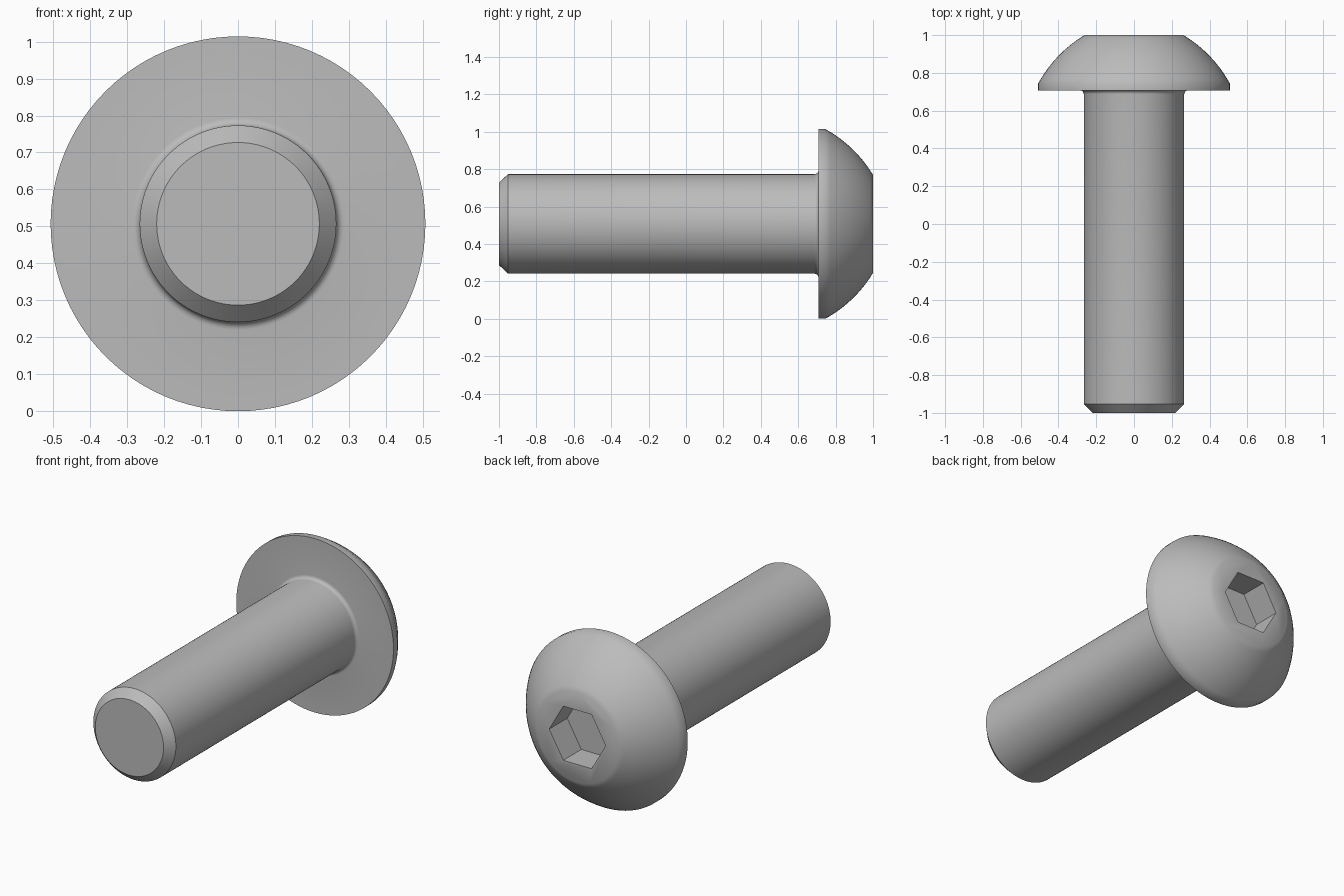
import bpy, bmesh, math
from mathutils import Vector, Matrix

if "Cube" in bpy.data.objects:
    bpy.data.objects.remove(bpy.data.objects["Cube"])

HEAD_R, SHAFT_R, SEAT_Y = 0.507, 0.266, 0.708
SEGMENTS = 96
FILLET = 0.021

steel = bpy.data.materials.new("steel_grey")
steel.diffuse_color = (0.5, 0.5, 0.5, 1)
steel.use_nodes = True
steel.node_tree.nodes["Principled BSDF"].inputs["Base Color"].default_value = steel.diffuse_color


def arc(p, q, half_angle, steps):
    """Points (radius, y) from p to q along an arc bulging outwards."""
    p, q = Vector(p), Vector(q)
    mid, chord = (p + q) / 2, q - p
    normal = Vector((chord.y, -chord.x)).normalized()
    centre = mid - normal * (chord.length / 2 / math.tan(half_angle))
    turn = 2 * half_angle / steps
    return [centre + Matrix.Rotation(turn * i, 2) @ (p - centre) for i in range(steps + 1)]


# Lathe profile: chamfered tip, shank, under-head fillet, rim, dome, flat top
profile = [(0, -1), (0.22, -1), (SHAFT_R, -0.952)]
for i in range(6):
    a = math.radians(18 * i)
    profile.append((SHAFT_R + FILLET * (1 - math.cos(a)), SEAT_Y - FILLET * (1 - math.sin(a))))
profile += [(HEAD_R, SEAT_Y)]
profile += [tuple(p) for p in arc((HEAD_R, 0.745), (0.262, 1.0), math.radians(15), 12)]
profile += [(0, 1)]

bm = bmesh.new()
verts = [bm.verts.new((r, y, HEAD_R)) for r, y in profile]
edges = [bm.edges.new(pair) for pair in zip(verts, verts[1:])]
bmesh.ops.spin(bm, geom=verts + edges, cent=(0, 0, HEAD_R), axis=(0, 1, 0),
               angle=math.tau, steps=SEGMENTS, use_duplicate=False)
bmesh.ops.remove_doubles(bm, verts=bm.verts, dist=1e-5)
# Merge the end fans into single flat discs
ends = [v for v in bm.verts if math.hypot(v.co.x, v.co.z - HEAD_R) < 1e-4]
bmesh.ops.dissolve_verts(bm, verts=ends)
bmesh.ops.recalc_face_normals(bm, faces=bm.faces)
mesh = bpy.data.meshes.new("button_head_screw")
bm.to_mesh(mesh)
bm.free()
screw = bpy.data.objects.new("button_head_screw", mesh)
bpy.context.collection.objects.link(screw)
mesh.materials.append(steel)

# Hexagonal drive socket, corners pointing sideways
bpy.ops.mesh.primitive_cylinder_add(vertices=6, radius=0.182, depth=0.332,
                                    location=(0, 1, HEAD_R),
                                    rotation=(math.pi / 2, math.pi / 6, 0))
cutter = bpy.context.object
cutter.name = "socket_cutter"
cutter.hide_render = True
cutter.data.materials.append(steel)
bpy.context.view_layer.update()
# Turn the cutter so a corner lies on the x axis
corner = min((cutter.matrix_world @ v.co for v in cutter.data.vertices),
             key=lambda p: abs(math.atan2(p.z - HEAD_R, p.x)))
cutter.rotation_euler = (Matrix.Rotation(math.atan2(corner.z - HEAD_R, corner.x), 3, 'Y')
                         @ cutter.rotation_euler.to_matrix()).to_euler()

cut = screw.modifiers.new("hex_socket", 'BOOLEAN')
cut.operation = 'DIFFERENCE'
cut.solver = 'EXACT'
cut.object = cutter

bpy.ops.object.select_all(action='DESELECT')
screw.select_set(True)
bpy.context.view_layer.objects.active = screw
bpy.ops.object.modifier_apply(modifier=cut.name)
bpy.data.objects.remove(cutter)
bpy.ops.object.shade_smooth_by_angle(angle=math.radians(40))
